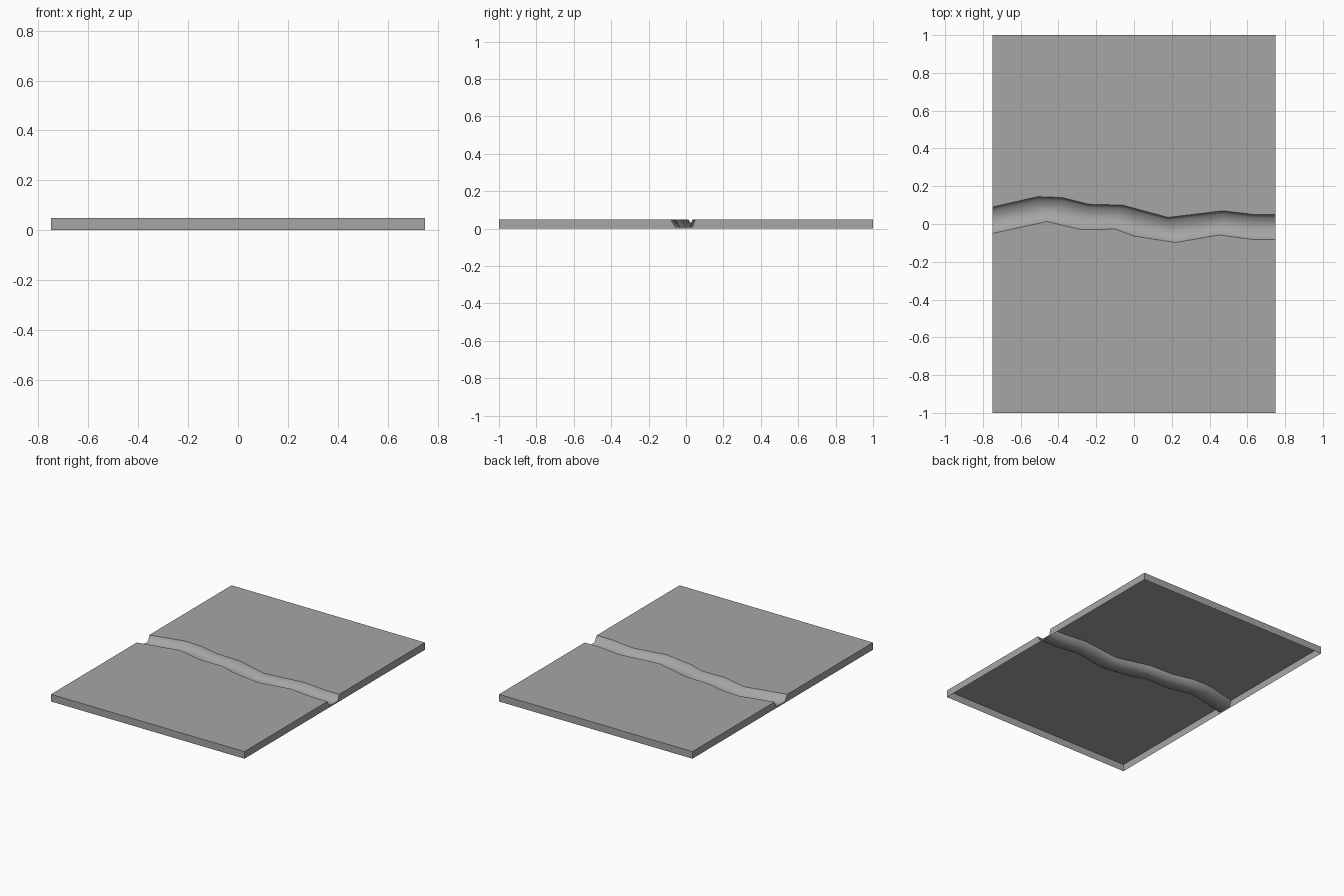
import bpy
import bmesh

cube = bpy.data.objects.get("Cube")
if cube:
    bpy.data.objects.remove(cube, do_unlink=True)

# Single grey material
GREY = (0.38, 0.38, 0.38, 1.0)
mat = bpy.data.materials.new("plain grey")
mat.use_nodes = True
mat.diffuse_color = GREY
mat.node_tree.nodes["Principled BSDF"].inputs["Base Color"].default_value = GREY

# Slab and channel dimensions
TOP, FLOOR, HALF_LENGTH = 0.05, 0.01, 1.0
FRONT_SLOPE, BACK_SLOPE = 0.025, 0.016

# Winding banks of the channel, as (x, y) from right end to left end
front_bank = [(-.75, -.05), (-.46, .013), (-.28, -.03), (-.10, -.027), (0, -.064),
              (.22, -.098), (.45, -.058), (.63, -.082), (.75, -.082)]
back_bank = [(-.75, .09), (-.51, .145), (-.38, .14), (-.24, .105), (-.06, .10),
             (.18, .035), (.47, .07), (.64, .05), (.75, .05)]


def section(front, back):
    """Open cross-section: front skirt, top, channel, top, back skirt."""
    (fx, fy), (bx, by) = front, back
    return [(fx, -HALF_LENGTH, 0), (fx, -HALF_LENGTH, TOP), (fx, fy, TOP),
            (fx, fy + FRONT_SLOPE, FLOOR), (bx, by - BACK_SLOPE, FLOOR),
            (bx, by, TOP), (bx, HALF_LENGTH, TOP), (bx, HALF_LENGTH, 0)]


# Loft the sections into a hollow shell, open underneath
bm = bmesh.new()
rows = [[bm.verts.new(p) for p in section(f, b)] for f, b in zip(front_bank, back_bank)]
for a, b in zip(rows, rows[1:]):
    for j in range(len(a) - 1):
        face = bm.faces.new((a[j], b[j], b[j + 1], a[j + 1]))
        face.smooth = 2 <= j <= 4

# End skirts, notched by the channel
bm.faces.new(rows[0])
bm.faces.new(rows[-1][::-1])

# Crisp rims around the smooth channel
for edge in bm.edges:
    edge.smooth = all(f.smooth for f in edge.link_faces)

mesh = bpy.data.meshes.new("channel_slab")
bm.to_mesh(mesh)
bm.free()
mesh.materials.append(mat)
slab = bpy.data.objects.new("channel_slab", mesh)
bpy.context.collection.objects.link(slab)
